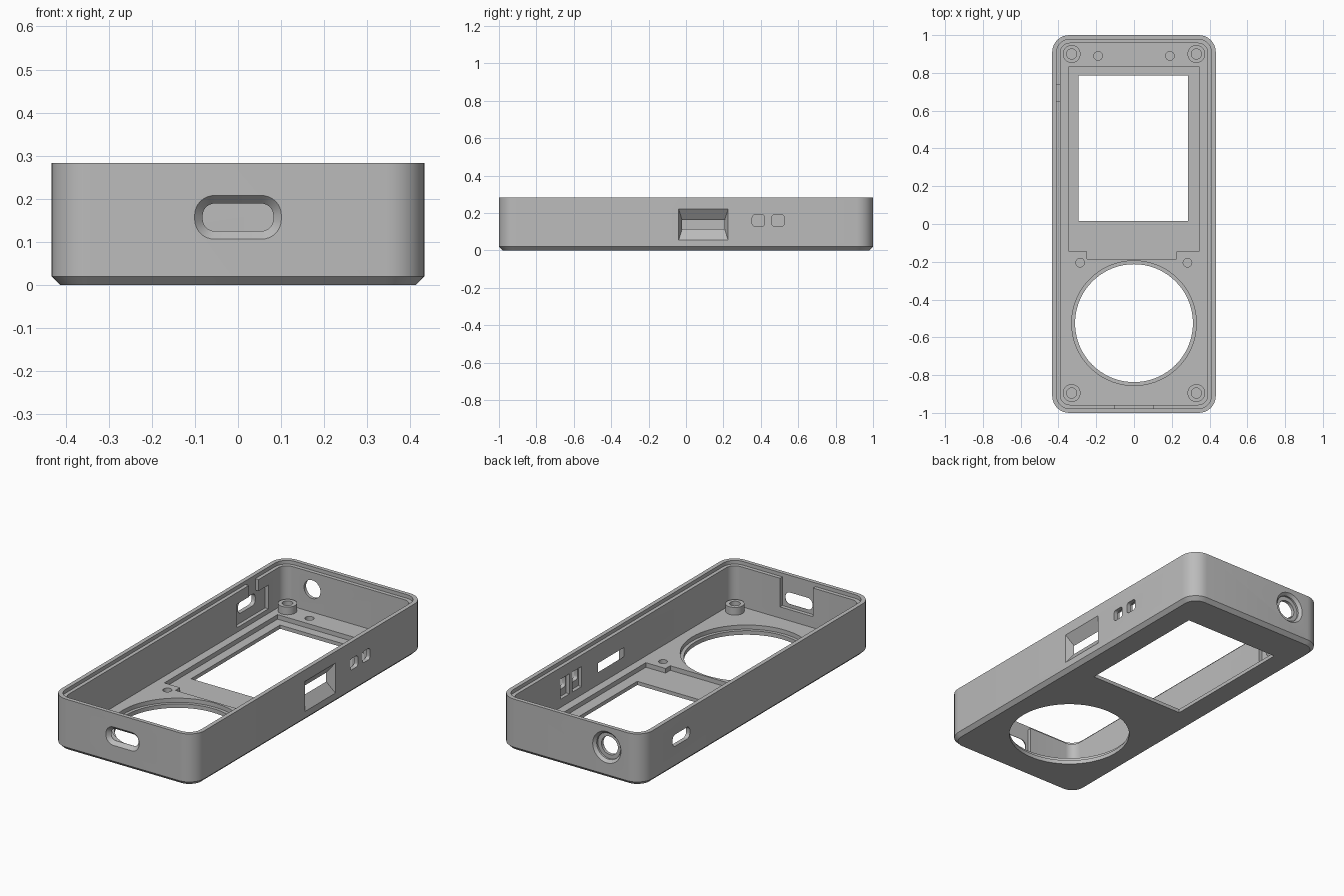
import bpy, bmesh, math
from mathutils import Vector

if "Cube" in bpy.data.objects:
    bpy.data.objects.remove(bpy.data.objects["Cube"])

grey = bpy.data.materials.new("light_grey")
grey.diffuse_color = (0.5, 0.5, 0.5, 1)
grey.use_nodes = True
grey.node_tree.nodes["Principled BSDF"].inputs["Base Color"].default_value = grey.diffuse_color


def rounded(cx, cy, hw, hh, r, n=8):
    """Rounded rectangle outline as 2D points."""
    if r <= 0:
        return [(cx + hw, cy + hh), (cx - hw, cy + hh), (cx - hw, cy - hh), (cx + hw, cy - hh)]
    pts = []
    for q, (sx, sy) in enumerate([(1, 1), (-1, 1), (-1, -1), (1, -1)]):
        for i in range(n + 1):
            a = math.pi / 2 * (q + i / n)
            pts.append((cx + sx * (hw - r) + r * math.cos(a), cy + sy * (hh - r) + r * math.sin(a)))
    return pts


def circle(cx, cy, r, n=32):
    return [(cx + r * math.cos(2 * math.pi * i / n), cy + r * math.sin(2 * math.pi * i / n)) for i in range(n)]


def loft(name, axis, sections):
    """Solid through (depth, outline) sections stacked along an axis."""
    place = {"x": lambda p, d: (d, p[0], p[1]),
             "y": lambda p, d: (p[0], d, p[1]),
             "z": lambda p, d: (p[0], p[1], d)}[axis]
    bm = bmesh.new()
    rings = [[bm.verts.new(Vector(place(p, d))) for p in outline] for d, outline in sections]
    n = len(rings[0])
    for a, b in zip(rings, rings[1:]):
        for i in range(n):
            j = (i + 1) % n
            bm.faces.new((a[i], a[j], b[j], b[i]))
    bm.faces.new(rings[0])
    bm.faces.new(rings[-1])
    bmesh.ops.recalc_face_normals(bm, faces=bm.faces)
    me = bpy.data.meshes.new(name)
    bm.to_mesh(me)
    bm.free()
    ob = bpy.data.objects.new(name, me)
    me.materials.append(grey)
    bpy.context.collection.objects.link(ob)
    return ob


def combine(target, axis, sections, operation="DIFFERENCE"):
    """Cut a lofted solid out of the target, or join it on."""
    tool = loft("tool", axis, sections)
    mod = target.modifiers.new("bool", "BOOLEAN")
    mod.operation, mod.solver, mod.object = operation, "EXACT", tool
    bpy.context.view_layer.objects.active = target
    bpy.ops.object.modifier_apply(modifier=mod.name)
    bpy.data.objects.remove(tool)


# Outer shell with chamfered underside
W, H, FLOOR = 0.433, 0.283, 0.045
case = loft("case_shell", "z", [(0, rounded(0, 0, W - 0.02, 0.98, 0.07)),
                                (0.02, rounded(0, 0, W, 1, 0.09)),
                                (H, rounded(0, 0, W, 1, 0.09))])

# Inner cavity and rim step
combine(case, "z", [(FLOOR, rounded(0, 0, 0.39, 0.957, 0.05)), (0.4, rounded(0, 0, 0.39, 0.957, 0.05))])
combine(case, "z", [(H - 0.02, rounded(0, 0, 0.41, 0.978, 0.07)), (0.4, rounded(0, 0, 0.41, 0.978, 0.07))])

# Screen recess with its lower tab, then the screen window
recess = [(-0.345, 0.835), (-0.345, -0.145), (-0.25, -0.145), (-0.25, -0.185),
          (0.225, -0.185), (0.225, -0.145), (0.345, -0.145), (0.345, 0.835)]
combine(case, "z", [(0.02, recess), (0.1, recess)])
window = rounded(-0.005, 0.4, 0.29, 0.385, 0)
combine(case, "z", [(-0.1, window), (0.1, window)])

# Round control opening with a ledge
for r, z in ((0.33, 0.022), (0.312, -0.1)):
    ring = circle(0, -0.525, r, 72)
    combine(case, "z", [(z, ring), (0.1, ring)])

# Blind locating holes in the floor
for x, y in ((-0.19, 0.89), (0.19, 0.89), (-0.285, -0.205), (0.283, -0.205)):
    hole = circle(x, y, 0.023, 20)
    combine(case, "z", [(0.022, hole), (0.1, hole)])

# Front port: flared opening and inner channel up to the rim
inner_port = rounded(0, 0.157, 0.082, 0.032, 0.028)
combine(case, "y", [(-1.01, rounded(0, 0.157, 0.11, 0.06, 0.055)), (-0.98, inner_port), (-0.9, inner_port)])
channel = rounded(0, 0.253, 0.1, 0.147, 0)
combine(case, "y", [(-0.978, channel), (-0.9, channel)])

# Right side: sloped switch window and two button holes with inner pockets
combine(case, "x", [(W + 0.01, rounded(0.093, 0.138, 0.136, 0.096, 0)),
                    (0.385, rounded(0.093, 0.139, 0.112, 0.018, 0)),
                    (0.37, rounded(0.093, 0.139, 0.112, 0.018, 0))])
for y in (0.387, 0.492):
    button = rounded(y, 0.16, 0.033, 0.031, 0.015, 5)
    combine(case, "x", [(0.36, button), (0.5, button)])
    pocket = rounded(y, 0.145, 0.04, 0.055, 0)
    combine(case, "x", [(0.36, pocket), (0.41, pocket)])

# Left side: slot, inner pocket and wire groove
slot = rounded(0.66, 0.155, 0.075, 0.032, 0.025)
combine(case, "x", [(-0.5, slot), (-0.36, slot)])
for outline in (rounded(0.685, 0.135, 0.135, 0.065, 0), rounded(0.693, 0.27, 0.042, 0.13, 0)):
    combine(case, "x", [(-0.41, outline), (-0.36, outline)])

# Back socket: countersunk round hole
combine(case, "y", [(1.01, circle(-0.22, 0.17, 0.095, 40)), (0.985, circle(-0.22, 0.17, 0.072, 40)),
                    (0.975, circle(-0.22, 0.17, 0.072, 40))])
socket = circle(-0.22, 0.17, 0.05, 40)
combine(case, "y", [(0.9, socket), (1.1, socket)])

# Hollow screw posts in the corners
objects = [case]
for sx in (-1, 1):
    for y in (-0.895, 0.9):
        post = loft("screw_post", "z", [(0.035, circle(0.33 * sx, y, 0.047)), (0.087, circle(0.33 * sx, y, 0.047))])
        bore = circle(0.33 * sx, y, 0.027)
        combine(post, "z", [(0.05, bore), (0.2, bore)])
        objects.append(post)

# Smooth the curved walls, keep edges crisp
bpy.ops.object.select_all(action="DESELECT")
for ob in objects:
    ob.select_set(True)
bpy.context.view_layer.objects.active = case
bpy.ops.object.shade_smooth_by_angle(angle=math.radians(25))
